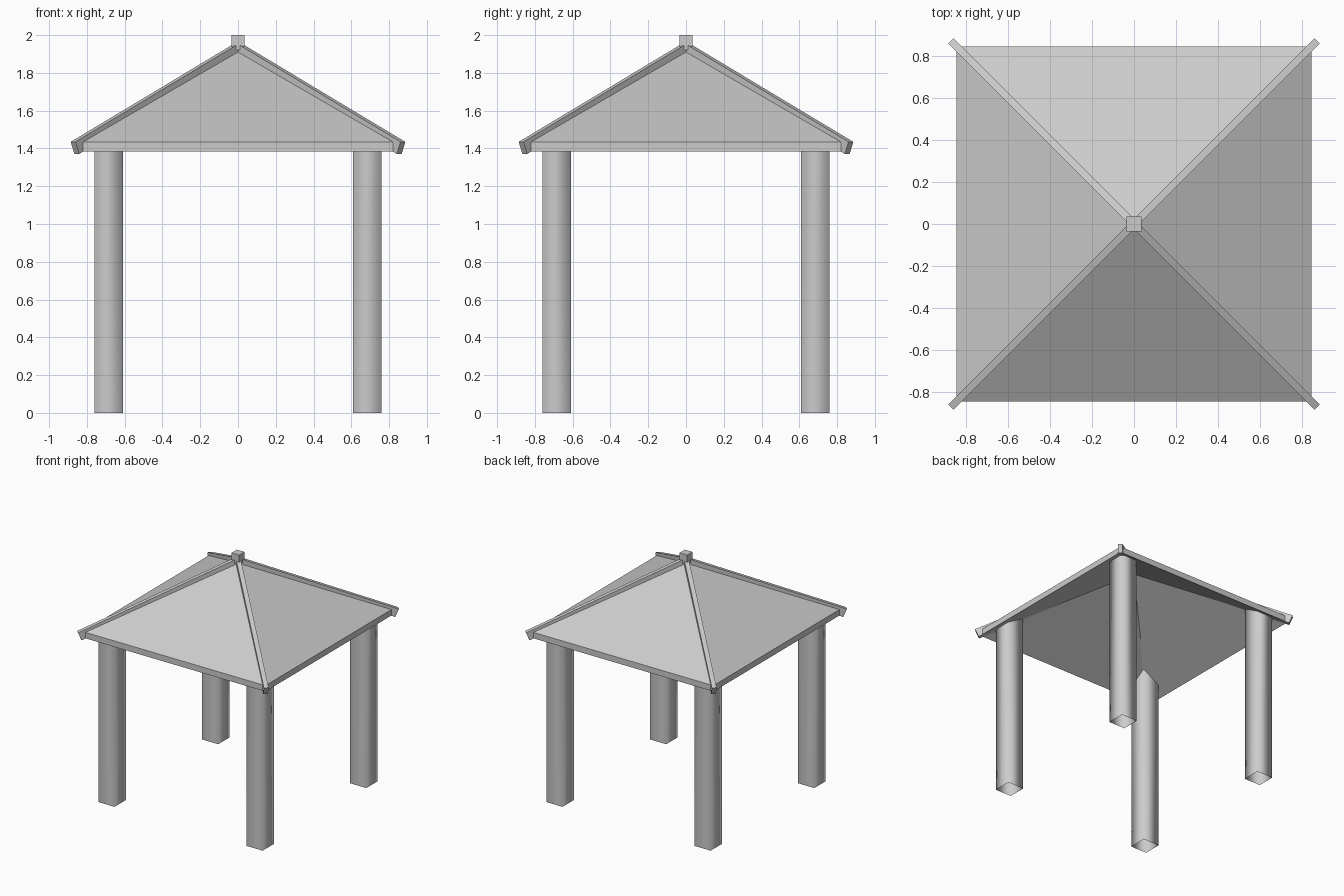
import bpy
import bmesh
from math import radians
from mathutils import Vector

cube = bpy.data.objects.get("Cube")
if cube:
    bpy.data.objects.remove(cube, do_unlink=True)

grey = bpy.data.materials.new("plain_grey")
grey.use_nodes = True
COLOUR = (0.6, 0.6, 0.6, 1)
grey.diffuse_color = COLOUR
grey.node_tree.nodes["Principled BSDF"].inputs["Base Color"].default_value = COLOUR

EAVE, EAVE_LOW, EAVE_TOP, APEX, SKIN = 0.845, 1.385, 1.435, 1.925, 0.05
SLOPE = (APEX - EAVE_TOP) / EAVE
CORNERS = [(-1, -1), (1, -1), (1, 1), (-1, 1)]


def finish(name, bm):
    mesh = bpy.data.meshes.new(name)
    bm.to_mesh(mesh)
    bm.free()
    mesh.materials.append(grey)
    obj = bpy.data.objects.new(name, mesh)
    bpy.context.collection.objects.link(obj)
    return obj


def ring(bm, size, z):
    return [bm.verts.new((size * x, size * y, z)) for x, y in CORNERS]


# Hollow pyramid roof with an upright eave edge
bm = bmesh.new()
low, top = ring(bm, EAVE, EAVE_LOW), ring(bm, EAVE, EAVE_TOP)
peak = bm.verts.new((0, 0, APEX))
inner_peak = bm.verts.new((0, 0, APEX - SKIN))
for i in range(4):
    j = (i + 1) % 4
    bm.faces.new((low[i], low[j], top[j], top[i]))
    bm.faces.new((top[i], top[j], peak))
    bm.faces.new((low[j], low[i], inner_peak))
finish("roof", bm)

# Square hollow posts, open below, running up into the roof slope
HALF, CENTRE = 0.075, 0.685
for index, (sx, sy) in enumerate(CORNERS):
    bm = bmesh.new()
    foot, head = [], []
    for x, y in CORNERS:
        px, py = sx * CENTRE + HALF * x, sy * CENTRE + HALF * y
        z = EAVE_LOW + 0.02 + SLOPE * (EAVE - max(abs(px), abs(py)))
        foot.append(bm.verts.new((px, py, 0)))
        head.append(bm.verts.new((px, py, z)))
    for i in range(4):
        j = (i + 1) % 4
        face = bm.faces.new((foot[i], foot[j], head[j], head[i]))
        face.smooth = True
    finish(f"post_{index + 1}", bm)

# Beams along the four hips, cut square at their ends
WIDTH, DEPTH = 0.036, 0.07
for index, (sx, sy) in enumerate(CORNERS):
    start = Vector((0.012 * sx, 0.012 * sy, 1.952))
    end = Vector((0.873 * sx, 0.873 * sy, 1.435))
    along = (end - start).normalized()
    side = Vector((-sy, sx, 0)).normalized() * WIDTH / 2
    down = along.cross(side).normalized() * DEPTH
    if down.z > 0:
        down.negate()
    bm = bmesh.new()
    ends = [[bm.verts.new(p + o) for o in (side, -side, down - side, down + side)]
            for p in (start, end)]
    bm.faces.new(ends[0])
    bm.faces.new(ends[1])
    for i in range(4):
        j = (i + 1) % 4
        bm.faces.new((ends[0][i], ends[0][j], ends[1][j], ends[1][i]))
    bmesh.ops.recalc_face_normals(bm, faces=bm.faces)
    finish(f"hip_beam_{index + 1}", bm)

# Small block capping the peak
bm = bmesh.new()
bmesh.ops.create_cube(bm, size=1)
bmesh.ops.scale(bm, vec=(0.07, 0.07, 0.08), verts=bm.verts)
bmesh.ops.translate(bm, vec=(0, 0, 1.96), verts=bm.verts)
finish("peak_block", bm)
